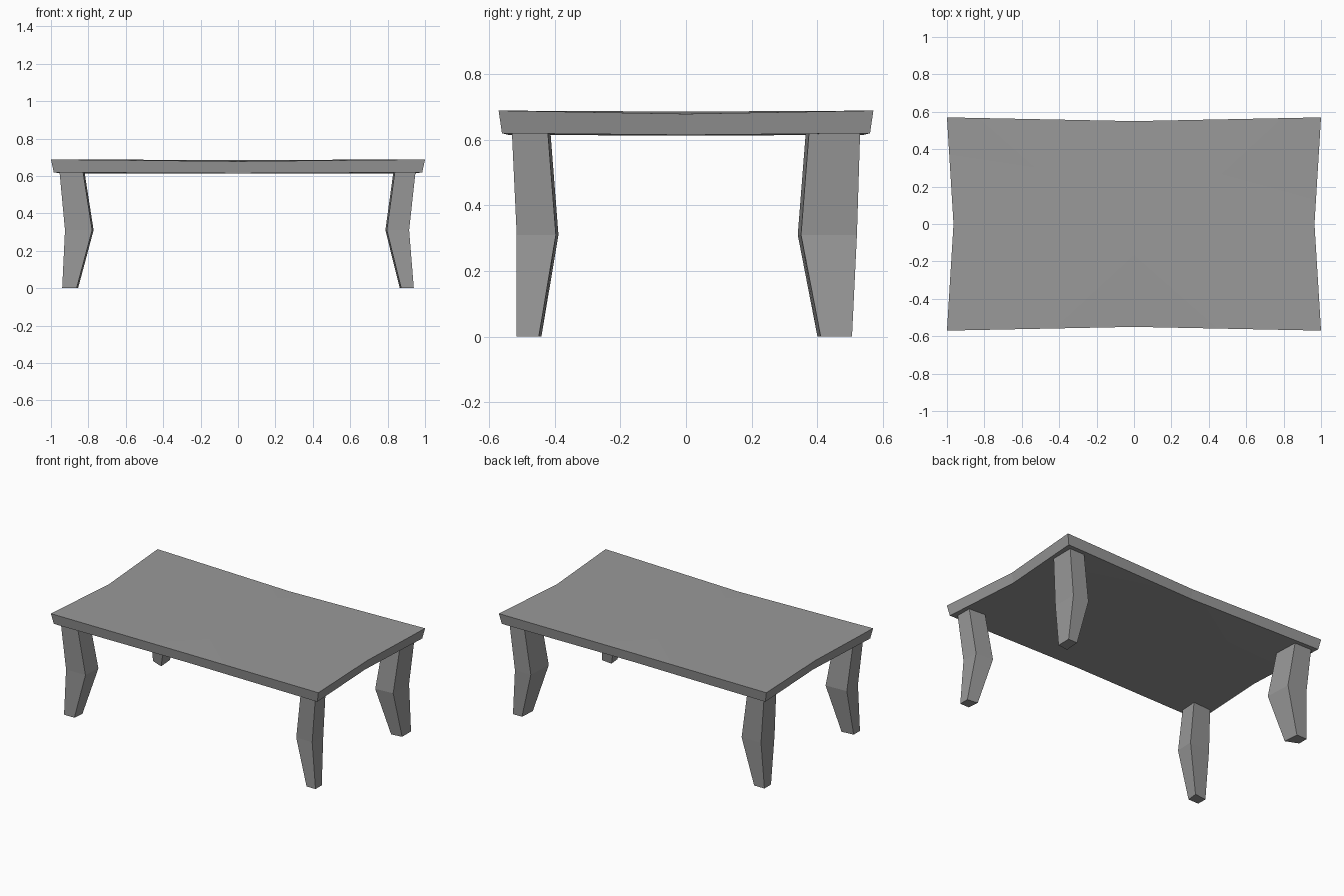
import bpy, bmesh

cube = bpy.data.objects.get("Cube")
if cube:
    bpy.data.objects.remove(cube, do_unlink=True)

grey = bpy.data.materials.new("warm_grey")
grey.use_nodes = True
colour = (0.32, 0.32, 0.32, 1)
grey.diffuse_color = colour
grey.node_tree.nodes["Principled BSDF"].inputs["Base Color"].default_value = colour


def finish(bm, name):
    bmesh.ops.recalc_face_normals(bm, faces=bm.faces)
    mesh = bpy.data.meshes.new(name)
    bm.to_mesh(mesh)
    bm.free()
    mesh.materials.append(grey)
    obj = bpy.data.objects.new(name, mesh)
    bpy.context.collection.objects.link(obj)
    return obj


def loft(rings, name):
    """Bridge a stack of closed rings and cap both ends."""
    bm = bmesh.new()
    loops = [[bm.verts.new(p) for p in ring] for ring in rings]
    n = len(loops[0])
    for a, b in zip(loops, loops[1:]):
        for i in range(n):
            j = (i + 1) % n
            bm.faces.new((a[i], a[j], b[j], b[i]))
    return bm, loops


# Tabletop: edges pinched in at the middle, sides tapering inwards below
def outline(corner_x, corner_y, pinch_x, pinch_y, corner_z, mid_z):
    ring = []
    for i, j in ((-1, -1), (0, -1), (1, -1), (1, 0), (1, 1), (0, 1), (-1, 1), (-1, 0)):
        x = i * (corner_x - (pinch_x if j == 0 else 0))
        y = j * (corner_y - (pinch_y if i == 0 else 0))
        ring.append((x, y, corner_z if i and j else mid_z))
    return ring


bm, loops = loft([outline(0.985, 0.56, 0.035, 0.02, 0.619, 0.614),
                  outline(1, 0.57, 0.035, 0.02, 0.688, 0.678)], "tabletop")
# Fan each broad face around a slightly raised or lowered centre
for ring, z in zip(loops, (0.612, 0.685)):
    centre = bm.verts.new((0, 0, z))
    for a, b in zip(ring, ring[1:] + ring[:1]):
        bm.faces.new((a, b, centre))
tabletop = finish(bm, "tabletop")
for poly in tabletop.data.polygons:
    poly.use_smooth = abs(poly.normal.z) > 0.9


# Legs: outer and inner limits at foot, knee and top, with the inner corner pushed inwards
HEIGHTS = (0, 0.31, 0.63)
RIGHT_X = ((0.94, 0.865), (0.915, 0.788), (0.95, 0.832))
LEFT_X = ((0.94, 0.855), (0.925, 0.772), (0.955, 0.822))
FRONT_Y = ((0.515, 0.44), (0.515, 0.388), (0.53, 0.413))
BACK_Y = ((0.505, 0.40), (0.52, 0.34), (0.53, 0.365))


def leg(name, sx, sy, xs, ys, kite_x, kite_y):
    rings = []
    for z, (xo, xi), (yo, yi) in zip(HEIGHTS, xs, ys):
        plan = ((xo, yo), (xi + kite_x, yo), (xi, yi), (xo, yi + kite_y))
        rings.append([(sx * x, sy * y, z) for x, y in plan])
    bm, loops = loft(rings, name)
    bm.faces.new(loops[0])
    bm.faces.new(loops[-1])
    finish(bm, name)


leg("front_right_leg", 1, -1, RIGHT_X, FRONT_Y, 0.008, 0.008)
leg("front_left_leg", -1, -1, LEFT_X, FRONT_Y, 0.008, 0.008)
leg("back_right_leg", 1, 1, RIGHT_X, BACK_Y, 0.008, 0.01)
leg("back_left_leg", -1, 1, LEFT_X, BACK_Y, 0.008, 0.035)
